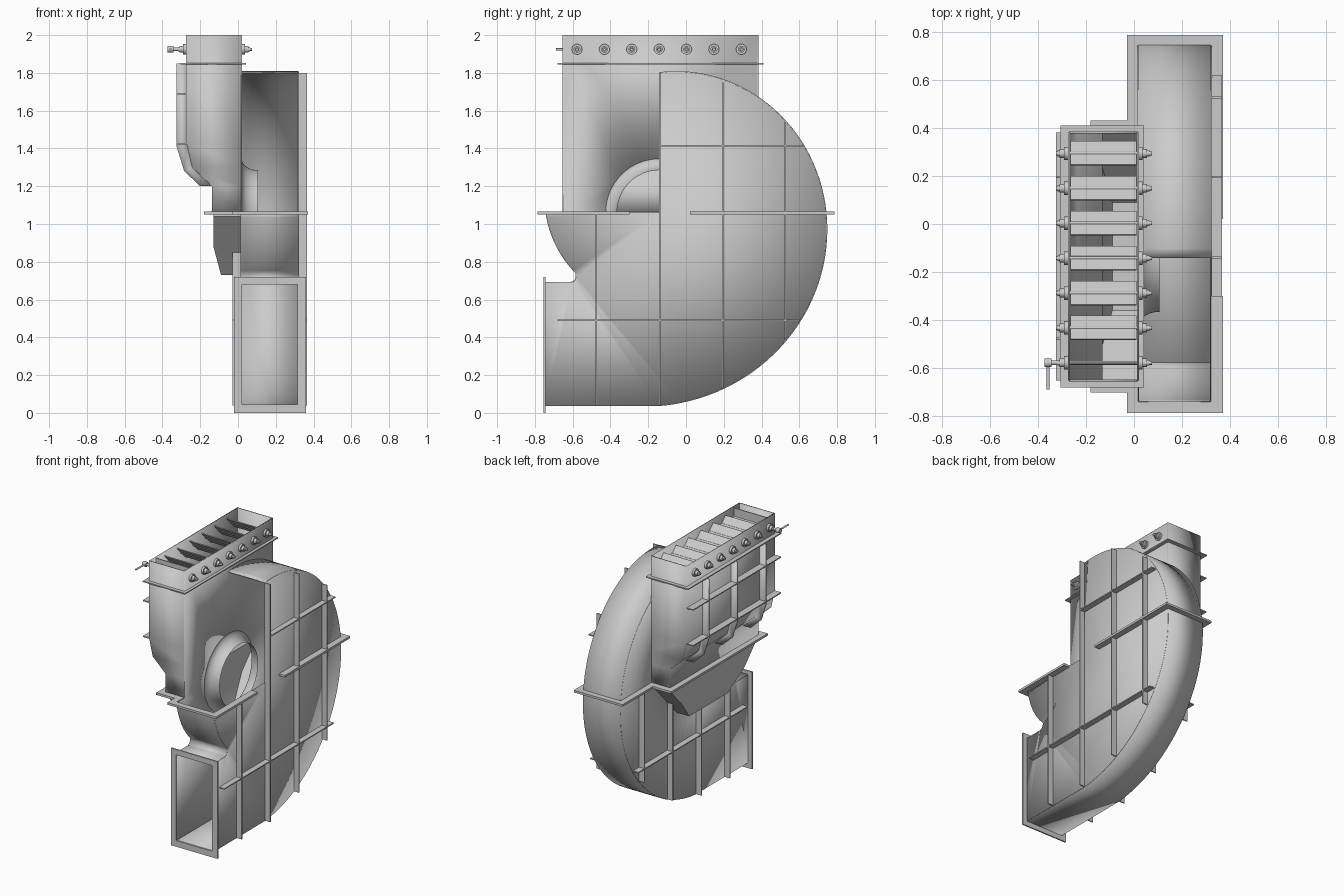
import bpy, bmesh
from math import sin, cos, pi, radians
from mathutils import Matrix, Vector

if "Cube" in bpy.data.objects:
    bpy.data.objects.remove(bpy.data.objects["Cube"])

CY, CZ = -0.14, 1.06          # scroll centre
XL, XR = 0.017, 0.32          # left and right side plates


def finish(name, bm, thick=0):
    bmesh.ops.recalc_face_normals(bm, faces=bm.faces[:])
    me = bpy.data.meshes.new(name)
    bm.to_mesh(me)
    bm.free()
    ob = bpy.data.objects.new(name, me)
    bpy.context.collection.objects.link(ob)
    if thick:
        m = ob.modifiers.new("thickness", 'SOLIDIFY')
        m.thickness, m.offset = thick, 0
    return ob


def boxes(name, items):
    """Several bars in one object: (x0, x1, y0, y1, z0, z1)."""
    bm = bmesh.new()
    for x0, x1, y0, y1, z0, z1 in items:
        mat = Matrix.Translation(((x0 + x1) / 2, (y0 + y1) / 2, (z0 + z1) / 2)) @ \
            Matrix.Diagonal((x1 - x0, y1 - y0, z1 - z0, 1))
        bmesh.ops.create_cube(bm, size=1, matrix=mat)
    return finish(name, bm)


def plate(name, x, loops, thick=0.008):
    """Flat sheet in the yz plane; the second loop is a hole."""
    bm = bmesh.new()
    edges = []
    for pts in loops:
        vs = [bm.verts.new((x, y, z)) for y, z in pts]
        edges += [bm.edges.new((vs[i - 1], vs[i])) for i in range(len(vs))]
    bmesh.ops.triangle_fill(bm, use_beauty=True, edges=edges, normal=(1, 0, 0))
    return finish(name, bm, thick)


def strips(name, pairs, thick=0.008):
    """Ruled sheets between matching 3D point rows."""
    bm = bmesh.new()
    for a, b in pairs:
        va, vb = [bm.verts.new(p) for p in a], [bm.verts.new(p) for p in b]
        for i in range(len(a) - 1):
            bm.faces.new((va[i], va[i + 1], vb[i + 1], vb[i]))
    return finish(name, bm, thick)


def rod(bm, x0, x1, y, z, r, n=20):
    mat = Matrix.Translation(((x0 + x1) / 2, y, z)) @ Matrix.Rotation(pi / 2, 4, 'Y')
    bmesh.ops.create_cone(bm, cap_ends=True, segments=n, radius1=r, radius2=r,
                          depth=x1 - x0, matrix=mat)


def spiral(a0, a1, n):
    out = []
    for i in range(n + 1):
        t = a0 + (a1 - a0) * i / n
        r = 0.74 + 0.28 * t / pi
        out.append((CY + r * sin(t), CZ + r * cos(t)))
    return out


# scroll casing: spiral wall, tongue and side plates
main = spiral(0, pi, 60)
tongue = [(-0.75, 0.69), (-0.61, 0.69), (-0.597, 0.694), (-0.586, 0.704),
          (-0.58, 0.72)] + spiral(radians(-126), -pi / 2, 16)
strips("scroll_wall", [([(XL, *p) for p in row], [(XR, *p) for p in row])
                       for row in (main + [(-0.75, 0.04)], tongue)])
plate("right_side_plate", XR, [main + [(-0.75, 0.04)] + tongue + [(CY, CZ)]])
hole = [(CY + 0.285 * cos(2 * pi * i / 64), CZ + 0.285 * sin(2 * pi * i / 64)) for i in range(64)]
plate("left_side_plate", XL, [spiral(0.704, pi, 50) + [(-0.75, 0.04)] + tongue +
                              [(-0.65, CZ), (-0.65, 2.0), (0.38, 2.0)], hole])

# flared inlet ring
bm = bmesh.new()
rings = []
for k in range(11):
    a = k * pi / 20
    x, r = 0.105 - 0.085 * cos(a), 0.285 - 0.06 * sin(a)
    rings.append([bm.verts.new((x, CY + r * cos(2 * pi * i / 64), CZ + r * sin(2 * pi * i / 64)))
                  for i in range(64)])
for a, b in zip(rings, rings[1:]):
    for i in range(64):
        bm.faces.new((a[i - 1], a[i], b[i], b[i - 1]))
finish("inlet_cone", bm)

# outlet flange frame
boxes("outlet_flange", [(-0.02, 0.02, -0.755, -0.745, 0, 0.72), (0.315, 0.36, -0.755, -0.745, 0, 0.72),
                        (0.02, 0.315, -0.755, -0.745, 0, 0.045), (0.02, 0.315, -0.755, -0.745, 0.68, 0.72)])

# stiffening ribs on the two side plates
T = 0.004
right = [(-0.475, 0.04, 1.05), (-0.14, 0.04, 1.8), (0.195, 0.13, 1.75), (0.525, 0.39, 1.54)]
left = [(-0.475, 0.04, 0.85), (-0.14, 0.04, 0.74), (0.195, 0.13, 0.85), (0.525, 0.39, 1.05)]
boxes("right_ribs", [(XR, 0.365, y - T, y + T, a, b) for y, a, b in right] +
      [(XR, 0.365, -0.14, 0.62, 1.411, 1.419), (XR, 0.365, -0.68, 0.60, 0.486, 0.494)])
boxes("left_ribs", [(-0.03, XL, y - T, y + T, a, b) for y, a, b in left] +
      [(-0.03, XL, -0.68, 0.60, 0.486, 0.494)])

# split-line flange around the casing and the inlet box
F = (1.05, 1.066)
boxes("split_flange", [(x0, x1, y0, y1, *F) for x0, x1, y0, y1 in [
    (XR, 0.37, -0.78, -0.30), (XR, 0.37, 0.02, 0.78), (-0.03, 0.37, 0.74, 0.785),
    (-0.03, 0.37, -0.785, -0.74), (-0.03, XL, 0.38, 0.78), (-0.03, XL, -0.78, -0.65),
    (-0.18, -0.13, -0.70, 0.43), (-0.18, XL, 0.38, 0.43), (-0.18, XL, -0.70, -0.65)]])

# upper inlet box
prof = [(-0.27, 2.0), (-0.27, 1.43), (-0.24, 1.3), (-0.135, 1.2), (-0.135, 1.06)]
Y0, Y1 = -0.65, 0.38
row = lambda y: [(x, y, z) for x, z in prof]
edge = lambda y: [(XL, y, z) for x, z in prof]
strips("inlet_box", [(row(Y0), row(Y1)), (row(Y0), edge(Y0)), (row(Y1), edge(Y1))])

# tapered lower inlet box, open at the top and towards the casing
bm = bmesh.new()
for s in (-1, 1):
    for x, d, z in [(XL, 0.515, 1.06), (XL, 0.515, 1.04), (XL, 0.225, 0.73), (-0.13, 0.515, 1.06),
                    (-0.13, 0.515, 1.04), (-0.13, 0.365, 0.88), (-0.09, 0.225, 0.73)]:
        bm.verts.new((x, -0.135 + s * d, z))
bmesh.ops.convex_hull(bm, input=bm.verts[:])
gone = [f for f in bm.faces if all(v.co.x > XL - 0.001 for v in f.verts)
        or all(v.co.z > 1.059 for v in f.verts)]
bmesh.ops.delete(bm, geom=gone, context='FACES')
finish("inlet_box_bottom", bm)

# ribs on the inlet box: straight bars and three bent ones
boxes("inlet_box_bars", [(-0.325, -0.27, Y0, Y1, z - T, z + T) for z in (1.69, 1.425)])
inner = [(-0.27, 1.85), (-0.27, 1.43), (-0.24, 1.3), (-0.135, 1.2)]
outer = [(-0.325, 1.85), (-0.325, 1.41), (-0.285, 1.28), (-0.2, 1.2)]
strips("inlet_box_bent_ribs", [([(x, y, z) for x, z in inner], [(x, y, z) for x, z in outer])
                               for y in (-0.475, -0.14, 0.195)])

# collar under the damper
boxes("damper_collar", [(x0, x1, y0, y1, 1.845, 1.853) for x0, x1, y0, y1 in [
    (-0.305, -0.27, -0.68, 0.41), (XL, 0.042, -0.68, 0.41),
    (-0.27, XL, -0.68, Y0), (-0.27, XL, Y1, 0.41)]])

# louvre blades with shafts and bearings; the front blade stands upright
ZD = 1.925
blades, pins = bmesh.new(), bmesh.new()
for i in range(7):
    y = -0.577 + 0.145 * i
    tilt = radians(-90 if i == 0 else -45)
    mat = Matrix.Translation((-0.127, y, ZD)) @ Matrix.Rotation(tilt, 4, 'X') @ \
        Matrix.Diagonal((0.275, 0.138, 0.006, 1))
    bmesh.ops.create_cube(blades, size=1, matrix=mat)
    rod(pins, -0.325, 0.075, y, ZD, 0.008)
    for x0, x1, r in [(XL, 0.036, 0.028), (0.036, 0.055, 0.018), (0.055, 0.064, 0.012),
                      (-0.29, -0.27, 0.028), (-0.309, -0.29, 0.018), (-0.318, -0.309, 0.012)]:
        rod(pins, x0, x1, y, ZD, r)
finish("damper_blades", blades)
finish("damper_bearings", pins)

# hand lever on the front blade shaft
bm = bmesh.new()
rod(bm, -0.345, -0.31, -0.577, ZD, 0.009)
rod(bm, -0.372, -0.342, -0.577, ZD, 0.018)
bmesh.ops.create_cone(bm, cap_ends=True, segments=12, radius1=0.006, radius2=0.006, depth=0.105,
                      matrix=Matrix.Translation((-0.357, -0.635, ZD)) @ Matrix.Rotation(pi / 2, 4, 'X'))
finish("damper_lever", bm)

# smooth curved surfaces, keep edges sharp
for ob in bpy.context.collection.objects:
    ob.select_set(True)
    bpy.context.view_layer.objects.active = ob
bpy.ops.object.shade_smooth_by_angle(angle=radians(25))
